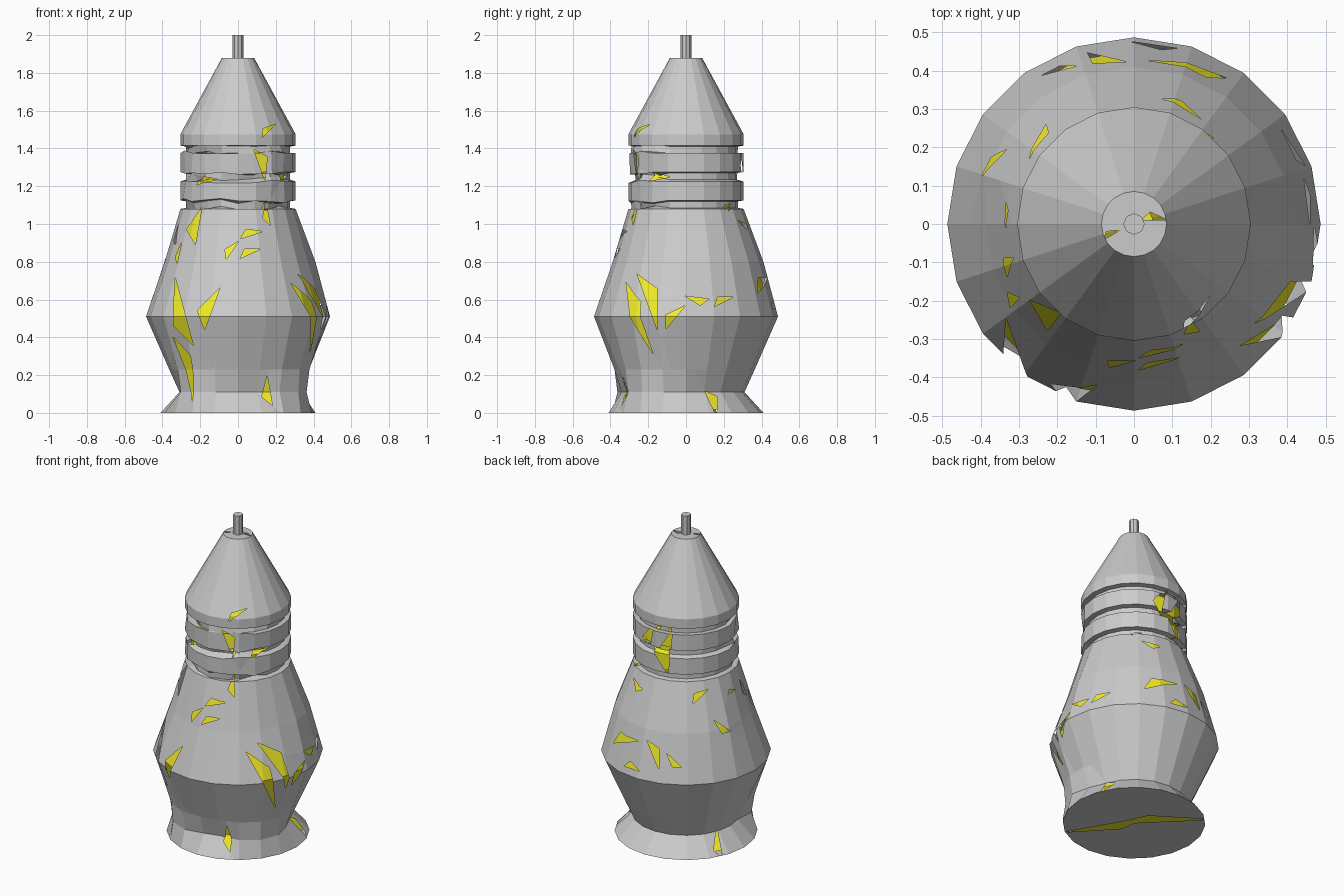
import bpy, bmesh, random
from math import sin, cos, radians, pi
from mathutils import Vector

if "Cube" in bpy.data.objects:
    bpy.data.objects.remove(bpy.data.objects["Cube"])


def lathe(profile, sides, shift=None, inset=0):
    """Revolve (radius, z) pairs into a flat-faced closed shell."""
    random.seed(4)
    bm = bmesh.new()
    rows = []
    for j, (r, z) in enumerate(profile):
        row = []
        for i in range(sides):
            a = 2 * pi * i / sides
            rr, zz = shift(j, i, r, z) if shift else (r, z)
            if j == 0:
                zz += inset / 2
            elif j == len(profile) - 1:
                zz -= inset / 2
            row.append(bm.verts.new(((rr - inset) * cos(a), (rr - inset) * sin(a), zz)))
        rows.append(row)
    for lo, hi in zip(rows, rows[1:]):
        for i in range(sides):
            k = (i + 1) % sides
            bm.faces.new((lo[i], lo[k], hi[k], hi[i]))
    bm.faces.new(rows[0][::-1])
    bm.faces.new(rows[-1])
    bmesh.ops.recalc_face_normals(bm, faces=bm.faces)
    return bm


def crack(bm, d, across, height, length, tilt):
    """Cut a narrow triangular crack through the skin facing direction d."""
    if abs(d.z) > .5:
        u, up = Vector((1, 0, 0)), Vector((0, 1, 0))
    else:
        u, up = Vector((-d.y, d.x, 0)), Vector((0, 0, 1))
    mid = u * across + up * height
    along = u * cos(radians(tilt)) + up * sin(radians(tilt))
    wide = min(length * .3, .075)
    pts = [mid + along * length * .55, mid - along * length * .45,
           mid + d.cross(along) * wide - along * length * .1]
    mid = sum(pts, Vector()) / 3

    def near():
        out = []
        for f in bm.faces:
            if f.normal.dot(d) < .02 or f.calc_center_median().dot(d) < 0 and abs(d.z) < .5:
                continue
            if abs(d.z) > .5 and abs(f.normal.z) < .9:
                continue
            if all(max(v.co.dot(ax) for v in f.verts) > min(p.dot(ax) for p in pts)
                   and min(v.co.dot(ax) for v in f.verts) < max(p.dot(ax) for p in pts)
                   for ax in (u, up)):
                out.append(f)
        return out

    planes = []
    for i in range(3):
        p, q = pts[i], pts[(i + 1) % 3]
        n = (q - p).cross(d).normalized()
        if (mid - p).dot(n) < 0:
            n = -n
        planes.append((p, n))
        fs = near()
        geom = fs + list({e for f in fs for e in f.edges}) + list({v for f in fs for v in f.verts})
        bmesh.ops.bisect_plane(bm, geom=geom, plane_co=p, plane_no=n, dist=1e-5)
        bm.normal_update()
    dead = [f for f in near()
            if all((f.calc_center_median() - p).dot(n) > 0 for p, n in planes)]
    bmesh.ops.delete(bm, geom=dead, context='FACES')


def finish(name, bm, mat=None):
    me = bpy.data.meshes.new(name)
    bm.to_mesh(me)
    bm.free()
    if mat:
        me.materials.append(mat)
    bpy.context.collection.objects.link(bpy.data.objects.new(name, me))


def side(deg):
    return Vector((cos(radians(deg)), sin(radians(deg)), 0))


# Bottle body: flared foot, belly, two neck rings and conical cap
profile = [(.41, 0), (.31, .11), (.364, .23), (.487, .51), (.41, .8), (.305, 1.08)]
for groove, top in ((1.085, 1.125), (1.235, 1.275), (1.375, 1.415)):
    profile += [(.275, groove), (.275, top - .005), (.305, top), (.305, top + .1)]
profile[-1] = (.305, 1.475)
profile.append((.085, 1.88))


def battered(j, i, r, z):
    # The lower front is pushed out on both sides of the middle
    if j in (1, 2) and (i >= 12 or i == 0):
        bulge = abs(sin((i - 15.6) * pi / 5)) if i else .3
        r += bulge * (.085 if j == 1 else .04)
    # The shoulder is sunken at the front
    if j == 4 and i >= 10:
        r -= .022
    # The neck is uneven at the front
    if 6 <= j <= 15 and 11 <= i <= 18:
        r = min(r + random.uniform(-.015, .02), .305)
        z += random.uniform(-.014, .014)
    return r, z


body = lathe(profile, 20, battered)

# Main cracks: view angle, offset across, height, length, tilt
for a, *c in ((-90, -.28, .52, .38, 105), (-38, 0, .52, .42, -65), (-135, 0, .25, .36, -75),
              (-90, -.14, .54, .24, 70), (-90, .17, .11, .16, 100), (-90, .06, .84, .12, 25),
              (-90, -.21, .98, .2, 80), (-90, .11, 1.32, .18, -70), (-90, .16, 1.49, .1, 45),
              (0, -.21, .6, .32, -70), (0, -.06, .5, .16, 50), (0, .13, .05, .16, -65),
              (135, -.14, 1.25, .3, 85), (135, -.26, .67, .16, -70), (135, .14, .05, .15, 95),
              (45, .19, 1.32, .18, 80), (45, .18, .67, .2, 25)):
    crack(body, side(a), *c)

# Cracks in the underside and the cap top
down = Vector((0, 0, -1))
crack(body, down, -.1, .1, .55, 135)
crack(body, down, .1, -.1, .5, -60)
crack(body, -down, .05, .01, .07, 0)
crack(body, -down, -.06, -.03, .05, 30)

# Small chips scattered over the belly and neck
for k in range(16):
    crack(body, side(22 * k + random.uniform(-9, 9)), 0, random.uniform(.55, 1.35),
          random.uniform(.07, .13), random.uniform(0, 180))
finish("body", body)

# Yellow interior showing through the cracks
yellow = bpy.data.materials.new("interior_yellow")
yellow.diffuse_color = (.9, .85, .02, 1)
yellow.use_nodes = True
yellow.node_tree.nodes["Principled BSDF"].inputs["Base Color"].default_value = yellow.diffuse_color
finish("interior", lathe(profile, 20, battered, .035), yellow)

# Thin stem on the cap
finish("stem", lathe([(.028, 1.87), (.028, 2)], 8))
